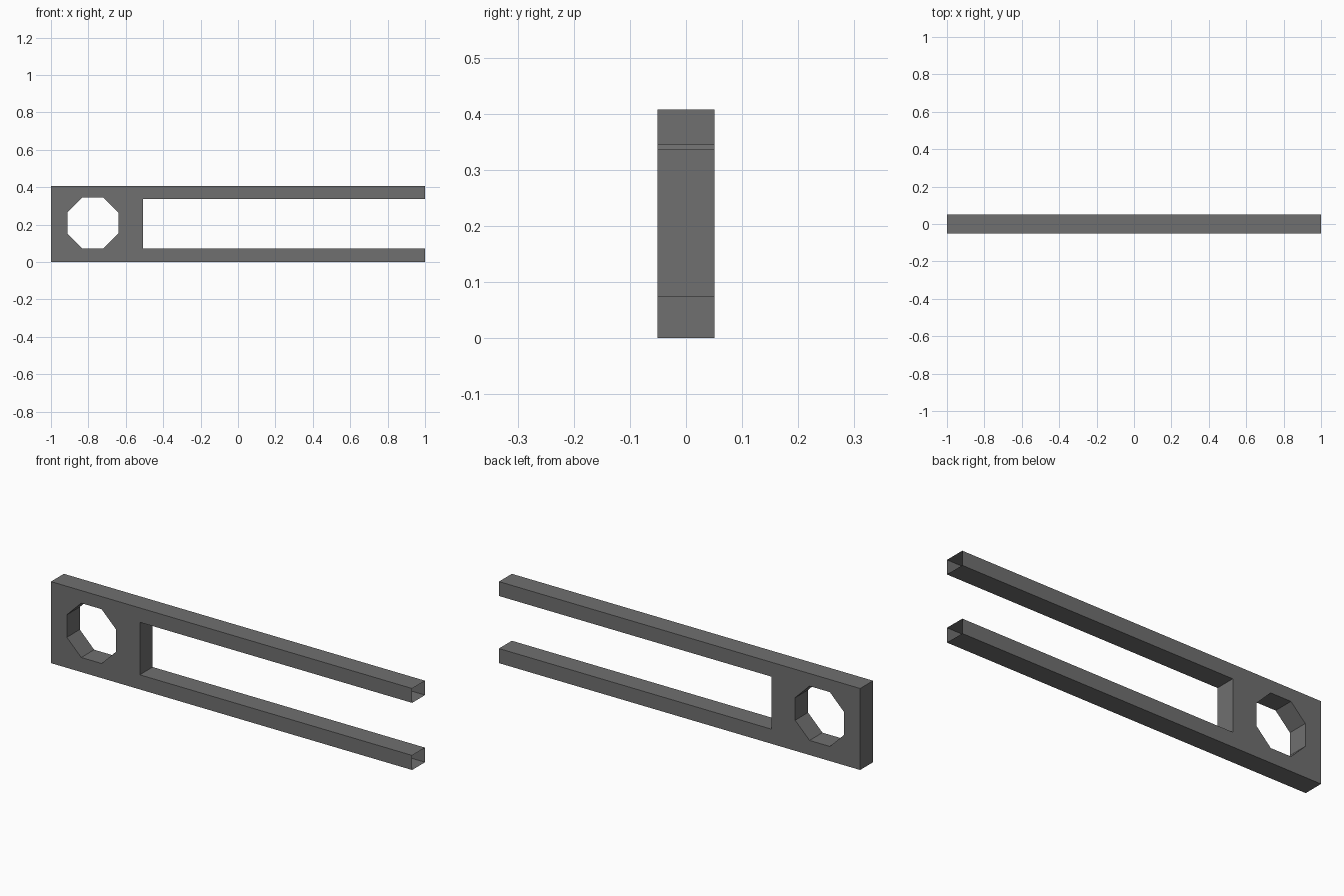
import bpy
import bmesh
import math

cube = bpy.data.objects.get("Cube")
if cube:
    bpy.data.objects.remove(cube, do_unlink=True)

HALF_DEPTH = 0.051
HEIGHT = 0.408
PRONG_LOW, PRONG_HIGH = 0.073, 0.336
SLOT_X = -0.508

grey = bpy.data.materials.new("dark grey")
colour = (0.16, 0.16, 0.16, 1)
grey.use_nodes = True
grey.diffuse_color = colour
grey.node_tree.nodes["Principled BSDF"].inputs["Base Color"].default_value = colour

# Forked outline and the octagonal hole in its solid end
outline = [(-1, 0), (1, 0), (1, PRONG_LOW), (SLOT_X, PRONG_LOW),
           (SLOT_X, PRONG_HIGH), (1, PRONG_HIGH), (1, HEIGHT), (-1, HEIGHT)]
radius = 0.136 / math.cos(math.pi / 8)
hole = [(-0.776 + radius * math.cos((i + 0.5) * math.pi / 4),
         0.209 + radius * math.sin((i + 0.5) * math.pi / 4)) for i in range(8)]

bm = bmesh.new()


def add_ring(points, y):
    verts = [bm.verts.new((x, y, z)) for x, z in points]
    edges = [bm.edges.new((v, verts[(i + 1) % len(verts)])) for i, v in enumerate(verts)]
    return verts, edges


# Front and back plates
rings = []
for y in (-HALF_DEPTH, HALF_DEPTH):
    outer, outer_edges = add_ring(outline, y)
    inner, inner_edges = add_ring(hole, y)
    bmesh.ops.triangle_fill(bm, use_beauty=True, edges=outer_edges + inner_edges)
    rings.append((outer, inner))

# Walls joining the plates
for front, back in zip(*rings):
    for i in range(len(front)):
        j = (i + 1) % len(front)
        bm.faces.new((front[i], front[j], back[j], back[i]))
bmesh.ops.recalc_face_normals(bm, faces=bm.faces[:])

# Open prong tips
tips = [f for f in bm.faces if all(v.co.x > 0.999 for v in f.verts)]
bmesh.ops.delete(bm, geom=tips, context='FACES')

mesh = bpy.data.meshes.new("forked_bar")
bm.to_mesh(mesh)
bm.free()
mesh.materials.append(grey)
bar = bpy.data.objects.new("forked_bar", mesh)
bpy.context.collection.objects.link(bar)
